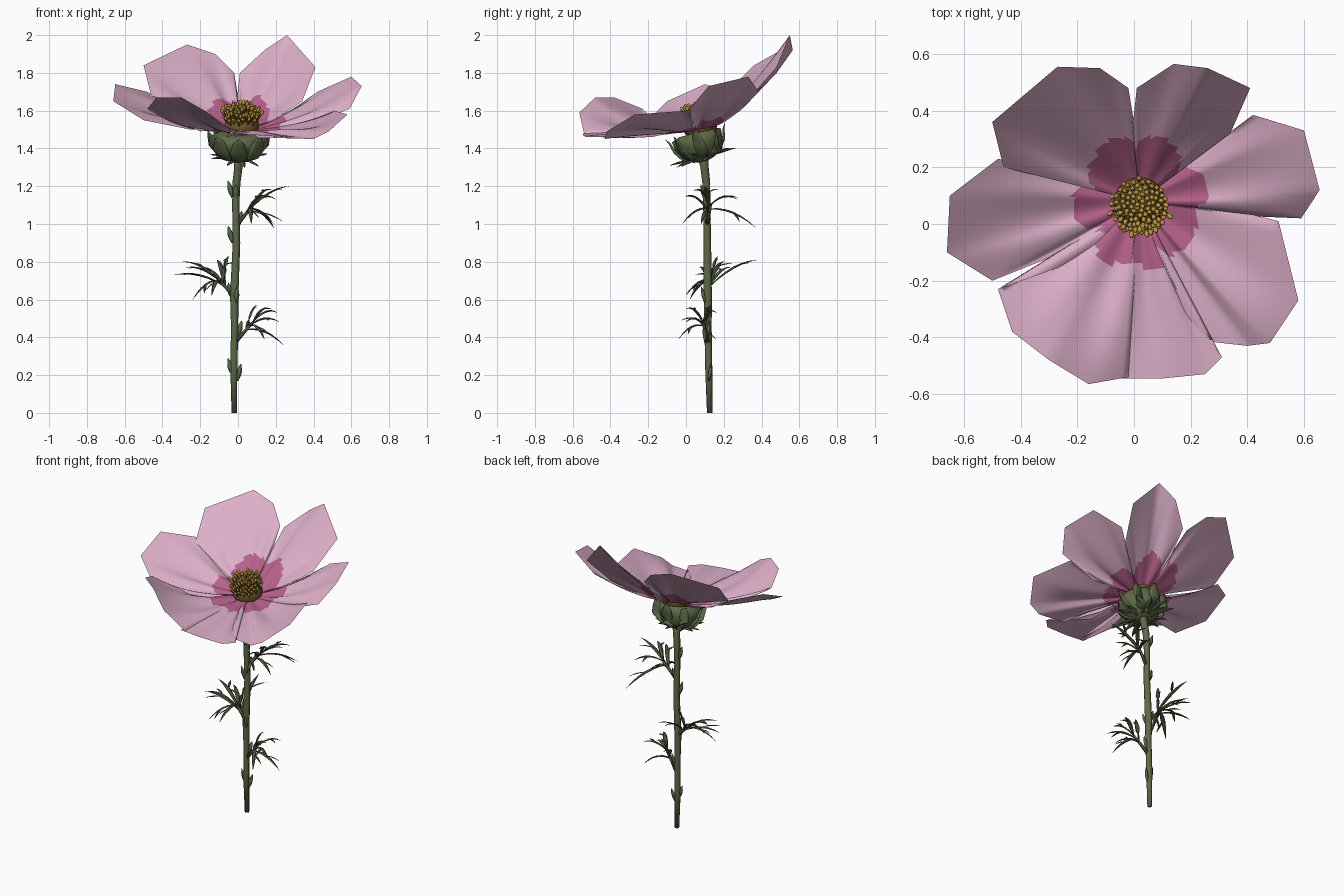
import bpy, bmesh, math, random
from mathutils import Vector, Matrix

if "Cube" in bpy.data.objects:
    bpy.data.objects.remove(bpy.data.objects["Cube"])

random.seed(4)


def material(name, rgb):
    m = bpy.data.materials.new(name)
    m.diffuse_color = (*rgb, 1)
    m.use_nodes = True
    m.node_tree.nodes["Principled BSDF"].inputs["Base Color"].default_value = m.diffuse_color
    return m


PINK = material("petal_pink", (0.72, 0.43, 0.58))
MAGENTA = material("petal_magenta", (0.47, 0.12, 0.26))
GOLD = material("stamen_gold", (0.50, 0.31, 0.05))
BROWN = material("stamen_brown", (0.16, 0.09, 0.02))
STEM = material("stem_green", (0.115, 0.145, 0.065))
LEAF = material("leaf_green", (0.065, 0.085, 0.04))


def finish(bm, name, *mats):
    me = bpy.data.meshes.new(name)
    bm.to_mesh(me)
    bm.free()
    for m in mats:
        me.materials.append(m)
    for p in me.polygons:
        p.use_smooth = True
    ob = bpy.data.objects.new(name, me)
    bpy.context.collection.objects.link(ob)
    return ob


def tube(bm, pts, radii, sides=6, flat=1.0, mat=0):
    """Tapered tube along points; flat < 1 squashes it into a blade."""
    rings = []
    pts = [Vector(p) for p in pts]
    for i, p in enumerate(pts):
        t = (pts[min(i + 1, len(pts) - 1)] - pts[max(i - 1, 0)]).normalized()
        ref = Vector((0, 0, 1)) if abs(t.z) < 0.95 else Vector((0, 1, 0))
        a = t.cross(ref).normalized()
        b = a.cross(t)
        rings.append([bm.verts.new(p + radii[i] * (a * math.cos(k * math.tau / sides)
                      + b * flat * math.sin(k * math.tau / sides))) for k in range(sides)])
    for r, s in zip(rings, rings[1:]):
        for k in range(sides):
            f = bm.faces.new((r[k], r[(k + 1) % sides], s[(k + 1) % sides], s[k]))
            f.material_index = mat
    for ring in (rings[0][::-1], rings[-1]):
        bm.faces.new(ring).material_index = mat
    bmesh.ops.recalc_face_normals(bm, faces=bm.faces[:])


def blade(bm, start, tip, lift=0.05, width=0.012, flat=0.4):
    """Curved pointed leaflet."""
    a, c = Vector(start), Vector(tip)
    b = (a + c) / 2 + Vector((0, 0, lift))
    ts = [i / 6 for i in range(7)]
    pts = [a * (1 - t) ** 2 + b * 2 * t * (1 - t) + c * t * t for t in ts]
    tube(bm, pts, [width * k for k in (0.45, 0.7, 0.95, 1, 0.8, 0.5, 0.06)], 4, flat)


# Petals: fan from the flower centre out to a short outline of edge points
CENTRE = Vector((0.02, 0.08, 1.50))
PETALS = {
    "petal_back_right": (1.15, [(-.01, .30, 1.62), (.01, .48, 1.80), (.14, .565, 1.92),
                                (.26, .55, 2.0), (.41, .48, 1.83), (.34, .32, 1.65)]),
    "petal_back_left": (1.15, [(-.46, .20, 1.68), (-.50, .36, 1.84), (-.27, .555, 1.95),
                               (-.12, .55, 1.90), (-.02, .48, 1.80), (.01, .30, 1.61)]),
    "petal_right": (1.4, [(.28, .28, 1.60), (.42, .385, 1.70), (.60, .33, 1.78),
                          (.655, .12, 1.73), (.59, .02, 1.61), (.35, .03, 1.51)]),
    "petal_left": (1.5, [(-.25, -.10, 1.50), (-.50, -.20, 1.55), (-.66, -.10, 1.65),
                         (-.65, .10, 1.74), (-.48, .23, 1.70), (-.33, .20, 1.60)]),
    "petal_front_left": (2.6, [(-.01, -.30, 1.46), (-.02, -.54, 1.48), (-.16, -.565, 1.59),
                               (-.30, -.48, 1.67), (-.43, -.38, 1.67), (-.48, -.23, 1.61),
                               (-.20, -.13, 1.49)]),
    "petal_front": (1.5, [(-.06, -.30, 1.46), (-.05, -.545, 1.48), (.10, -.545, 1.47),
                          (.25, -.53, 1.46), (.31, -.47, 1.46), (.11, -.28, 1.455)]),
    "petal_front_right": (2.4, [(.12, -.18, 1.46), (.22, -.41, 1.455), (.40, -.43, 1.45),
                                (.48, -.42, 1.49), (.58, -.27, 1.58), (.51, .01, 1.60),
                                (.35, .05, 1.51)]),
}
ROWS, SUB = 24, 6
for n, (name, (power, edge)) in enumerate(PETALS.items()):
    bm = bmesh.new()
    rim = [Vector(a).lerp(Vector(b), s / SUB) for a, b in zip(edge, edge[1:]) for s in range(SUB)]
    rim.append(Vector(edge[-1]))
    grid = []
    for j, e in enumerate(rim):
        u = j / (len(rim) - 1)
        d = (e - CENTRE).to_2d().normalized() * 0.05
        base = CENTRE + Vector((d.x, d.y, d.y * 0.25 + 0.004 * (n % 2)))
        col = []
        for i in range(ROWS + 1):
            v = i / ROWS
            p = base.lerp(e, v)
            wrinkle = 0.010 * math.sin(u * 17 + n) * math.sin(math.pi * v)
            p.z = base.z + (e.z - base.z) * v ** power + wrinkle
            col.append(bm.verts.new(p))
        grid.append(col)
    for j in range(len(grid) - 1):
        for i in range(ROWS):
            f = bm.faces.new((grid[j][i], grid[j][i + 1], grid[j + 1][i + 1], grid[j + 1][i]))
            # Magenta blotch at the petal base
            reach = (f.calc_center_median() - CENTRE).to_2d().length
            lobe = math.sin(math.pi * (j + 0.5) / (len(grid) - 1))
            f.material_index = int(reach < 0.16 + 0.08 * lobe)
    bm.normal_update()
    if sum(f.normal.z for f in bm.faces) < 0:
        bmesh.ops.reverse_faces(bm, faces=bm.faces[:])
    finish(bm, name, PINK, MAGENTA)

# Golden disc with its bristling stamens, tilted to the front
TILT = Matrix.Rotation(math.radians(16), 4, 'X')
bm = bmesh.new()
bmesh.ops.create_uvsphere(bm, u_segments=20, v_segments=10, radius=1,
                          matrix=Matrix.Translation((0.02, 0.075, 1.52)) @ TILT
                          @ Matrix.Diagonal((0.092, 0.092, 0.075, 1)))
for f in bm.faces:
    f.material_index = 1
COUNT = 110
for i in range(COUNT):
    h = (i + 0.5) / COUNT
    a = i * 2.39996
    r = math.sqrt(h)
    foot = Vector((0.085 * r * math.cos(a), 0.085 * r * math.sin(a), 0.065 * math.sqrt(1 - h * 0.9)))
    lean = Vector((0.5 * r * math.cos(a), 0.5 * r * math.sin(a), 0.9)).normalized()
    top = foot + lean * random.uniform(0.035, 0.075)
    M = Matrix.Translation((0.02, 0.075, 1.52)) @ TILT
    foot, top = M @ foot, M @ top
    tube(bm, [foot, foot.lerp(top, 0.55)], [0.006, 0.005], 4, mat=1)
    tube(bm, [foot.lerp(top, 0.5), foot.lerp(top, 0.8), top], [0.005, 0.010, 0.005], 5)
finish(bm, "flower_disc", GOLD, BROWN)

# Stem with small sheaths at the joints
bm = bmesh.new()
tube(bm, [(-.02, .125, 0), (-.022, .12, .25), (-.018, .117, .45), (-.02, .115, .62),
          (-.008, .113, .90), (-.012, .11, 1.1), (-.008, .107, 1.22), (.002, .098, 1.30), (.005, .09, 1.37)],
     [.014, .019, .019, .022, .020, .019, .021, .022, .030], 8)
for z, ang in ((.20, 180), (.17, 30), (.40, 10), (.60, 170), (.58, 290), (.90, 190),
               (.98, 0), (1.14, 180), (1.12, 280)):
    d = Vector((math.cos(math.radians(ang)), math.sin(math.radians(ang)), 0))
    foot = Vector((-.016, .115, z)) + d * 0.012
    blade(bm, foot, foot + d * 0.025 + Vector((0, 0, .09)), 0, 0.015, 0.7)
finish(bm, "stem", STEM)

# Feathery leaves: a stalk, then leaflets to each tip
LEAVES = {
    "leaf_upper": ((-.005, .112, 1.0), (.08, .13, 1.10),
                   [(.27, .10, 1.20), (.19, .37, .98), (.20, .27, 1.13), (.15, 0, 1.15),
                    (.07, -.02, 1.0), (.18, .05, 1.18), (.19, .08, 1.0)]),
    "leaf_middle": ((-.02, .115, .62), (-.10, .13, .70),
                    [(-.34, .13, .73), (-.29, .20, .80), (-.24, .02, .60), (-.11, .38, .81),
                     (-.05, .17, .83), (-.14, 0, .62), (-.20, .24, .77), (-.28, .07, .77)]),
    "leaf_lower": ((-.01, .117, .38), (.08, .09, .48),
                   [(.24, .10, .36), (.22, 0, .48), (.17, 0, .55), (.10, .13, .57),
                    (.14, -.04, .39), (.21, .16, .53)]),
}
for name, (node, hub, tips) in LEAVES.items():
    bm = bmesh.new()
    node, hub = Vector(node), Vector(hub)
    tube(bm, [node, node.lerp(hub, .5), hub], [.014, .010, .008], 5)
    for k, tip in enumerate(tips):
        start = node.lerp(hub, 0.6 + 0.4 * (k % 3) / 2)
        blade(bm, start, tip, 0.06, 0.014)
        # Short side sprig on each leaflet
        mid = start.lerp(Vector(tip), 0.5) + Vector((0, 0, 0.03))
        side = (Vector(tip) - start).cross(Vector((0, 0, 1))) * (0.3 if k % 2 else -0.3)
        blade(bm, mid, mid.lerp(Vector(tip), 0.6) + side, 0.015, 0.008)
    finish(bm, name, LEAF)

# Calyx cup under the petals
M = Matrix.Translation((0.004, 0.095, 1.33)) @ TILT
bm = bmesh.new()
profile = [(.02, 0), (.07, .015), (.11, .05), (.13, .10), (.135, .145), (.09, .16)]
rings = [[bm.verts.new(M @ Vector((r * math.cos(k * math.tau / 16), r * math.sin(k * math.tau / 16), z)))
          for k in range(16)] for r, z in profile]
for a, b in zip(rings, rings[1:]):
    for k in range(16):
        bm.faces.new((a[k], a[(k + 1) % 16], b[(k + 1) % 16], b[k]))
bm.faces.new(rings[0][::-1])
bm.faces.new(rings[-1])
# Broad upright sepals hugging the cup
for k in range(8):
    a = k * math.tau / 8
    pts = [M @ Vector((r * math.cos(a), r * math.sin(a), z))
           for r, z in ((.05, .01), (.105, .04), (.135, .09), (.148, .14), (.165, .17))]
    tube(bm, pts, [.015, .038, .045, .03, .003], 6, 0.2)
finish(bm, "calyx", STEM)

# Narrow bracts spreading and drooping below the cup
bm = bmesh.new()
for k in range(12):
    a = k * math.tau / 12 + 0.2
    r = random.uniform(.15, .20)
    blade(bm, M @ Vector((.05 * math.cos(a), .05 * math.sin(a), .02)),
          M @ Vector((r * math.cos(a), r * math.sin(a), random.uniform(-.01, .07))), 0.01, 0.017)
finish(bm, "bracts", LEAF)
